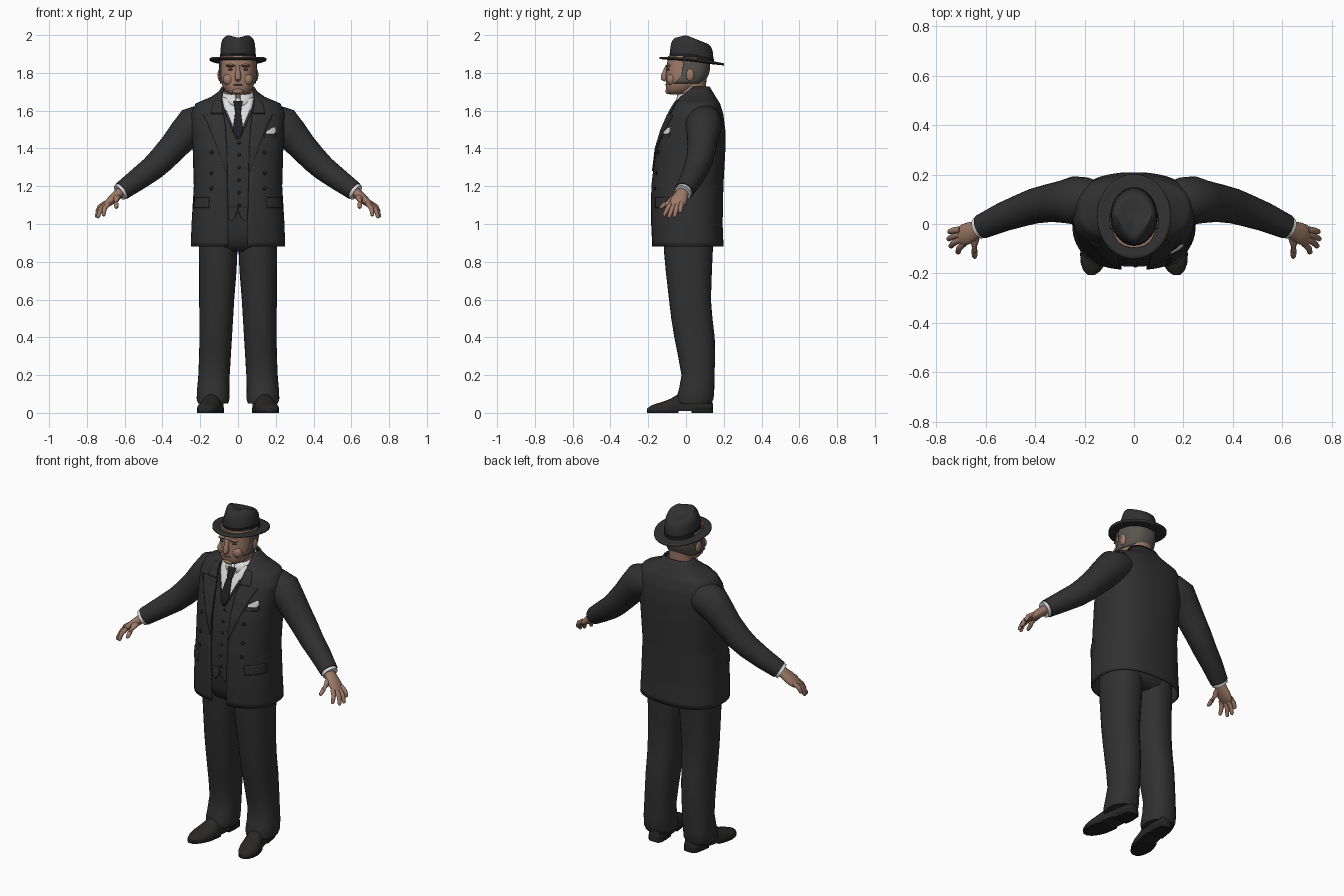
import bpy, bmesh, math
from mathutils import Vector

if "Cube" in bpy.data.objects:
    bpy.data.objects.remove(bpy.data.objects["Cube"])

def material(name, *rgb):
    m = bpy.data.materials.new(name)
    m.diffuse_color = (*rgb, 1)
    m.use_nodes = True
    m.node_tree.nodes["Principled BSDF"].inputs["Base Color"].default_value = m.diffuse_color
    return m

SUIT = material("charcoal cloth", .03, .03, .03)
BLACK = material("black trim", .014, .014, .015)
SHOE = material("dark leather", .022, .021, .02)
WHITE = material("white linen", .72, .72, .73)
SKIN = material("skin", .34, .195, .135)
SHADE = material("dark skin", .17, .085, .065)
HAIR = material("grey hair", .1, .09, .08)

def loft(name, rings, mat, closed=True, caps=True, mirror=False, thick=0):
    """Skin a list of equal-length point rings."""
    bm = bmesh.new()
    rows = [[bm.verts.new(p) for p in r] for r in rings]
    n = len(rows[0])
    for a, b in zip(rows, rows[1:]):
        for i in range(n if closed else n - 1):
            j = (i + 1) % n
            bm.faces.new((a[i], a[j], b[j], b[i]))
    if closed and caps:
        bm.faces.new(rows[0][::-1])
        bm.faces.new(rows[-1])
    bmesh.ops.recalc_face_normals(bm, faces=bm.faces[:])
    me = bpy.data.meshes.new(name)
    bm.to_mesh(me)
    bm.free()
    me.materials.append(mat)
    ob = bpy.data.objects.new(name, me)
    bpy.context.collection.objects.link(ob)
    if thick:
        s = ob.modifiers.new("thickness", 'SOLIDIFY')
        s.thickness, s.offset = thick, 0
    if mirror:
        ob.modifiers.new("mirror", 'MIRROR')
    return ob

def lerp_row(table, z):
    """Interpolate a table whose first column is height."""
    z = min(max(z, table[0][0]), table[-1][0])
    for a, b in zip(table, table[1:]):
        if z <= b[0]:
            t = (z - a[0]) / (b[0] - a[0])
            return [u + (v - u) * t for u, v in zip(a, b)]

def ring(z, yf, yb, rx, cx=0, gap=0, n=2.5, count=48, slope=0):
    """Horizontal rounded section, optionally open at the front by +-gap."""
    cy, ry = (yf + yb) / 2, (yb - yf) / 2
    a0 = math.asin(min(1, gap / rx) ** (n / 2)) if gap else 0
    pts = []
    for i in range(count):
        a = a0 + (2 * math.pi - 2 * a0) * i / (count - 1 if gap else count)
        s, c = math.sin(a), math.cos(a)
        y = cy - ry * math.copysign(abs(c) ** (2 / n), c)
        pts.append((cx + rx * math.copysign(abs(s) ** (2 / n), s), y, z + slope * (y - cy)))
    return pts

def front_y(table, x, z, n=2.5):
    _, yf, yb, rx = lerp_row(table, z)[:4]
    d = max(0, 1 - min(1, abs(x / rx)) ** n) ** (1 / n)
    return (yf + yb) / 2 - (yb - yf) / 2 * d

def panel(name, table, rows, off, mat, mirror=True, thick=.006):
    """Plate lying on the front of a body; rows are (z, x0, x1)."""
    steps = 6 * (len(rows) - 1)
    z0, z1 = rows[0][0], rows[-1][0]
    zs = sorted({z0 + (z1 - z0) * i / steps for i in range(steps + 1)} | {r[0] for r in rows})
    rings = []
    for z in zs:
        _, a, b = lerp_row(rows, z)
        xs = [a + (b - a) * i / 8 for i in range(9)]
        rings.append([(x, front_y(table, x, z) - off, z) for x in xs])
    return loft(name, rings, mat, closed=False, mirror=mirror, thick=thick)

def tube(name, pts, mat, mirror=True, n=20):
    """Pts are (x, y, z, radius sideways, radius upward)."""
    P = [Vector(p[:3]) for p in pts]
    rings = []
    for i, p in enumerate(pts):
        t = (P[min(i + 1, len(P) - 1)] - P[max(i - 1, 0)]).normalized()
        ref = Vector((0, 1, 0)) if abs(t.y) < .85 else Vector((1, 0, 0))
        u = (ref - t * ref.dot(t)).normalized()
        v = t.cross(u)
        rings.append([P[i] + u * p[3] * math.cos(2 * math.pi * k / n)
                      + v * p[-1] * math.sin(2 * math.pi * k / n) for k in range(n)])
    return loft(name, rings, mat, mirror=mirror)

def blob(name, c, r, mat, mirror=True):
    rings = []
    for i in range(9):
        a = math.pi * (.02 + .96 * i / 8)
        rings.append([(c[0] + r[0] * math.sin(a) * math.cos(k * math.pi / 8),
                       c[1] + r[1] * math.sin(a) * math.sin(k * math.pi / 8),
                       c[2] - r[2] * math.cos(a)) for k in range(16)])
    return loft(name, rings, mat, mirror=mirror)

# Jacket: open shell; columns are z, front y, back y, half width, half opening
JACKET = [(.88, -.176, .195, .246, .05), (1.0, -.182, .19, .242, .05), (1.2, -.182, .194, .23, .055),
          (1.4, -.158, .205, .236, .06), (1.5, -.128, .204, .243, .065), (1.58, -.093, .194, .246, .075),
          (1.635, -.063, .177, .222, .085), (1.67, -.04, .155, .14, .085),
          (1.7, -.008, .137, .098, .08), (1.725, .02, .122, .083, .072)]
zs = sorted({.88 + .845 * i / 30 for i in range(31)} | {r[0] for r in JACKET})
rows = [lerp_row(JACKET, z) for z in zs]
loft("jacket", [ring(z, f, b, w, gap=g, count=60) for z, f, b, w, g in rows], SUIT, closed=False, thick=.008)

# Waistcoat body, shirt front and tie
VEST = [(z, f + .014, b - .014, w - .014) for z, f, b, w, g in JACKET[:-2]]
loft("waistcoat", [ring(*lerp_row(VEST, z)) for z in (1.06, 1.1, 1.2, 1.3, 1.4, 1.5, 1.58, 1.635, 1.67)], SUIT)
panel("waistcoat_points", VEST, [(1.015, .03, .034), (1.05, .008, .07), (1.09, 0, .075)], .001, SUIT)
panel("waistcoat_edge", VEST, [(1.45, 0, .01), (1.5, .02, .032), (1.6, .062, .075)], .006, SUIT)
panel("shirt_front", VEST, [(1.46, -.003, .003), (1.55, -.045, .045), (1.62, -.075, .075), (1.668, -.085, .085)],
      .004, WHITE, mirror=False)
panel("tie", VEST, [(1.46, -.008, .008), (1.5, -.027, .027), (1.6, -.014, .014), (1.605, -.017, .017),
                    (1.65, -.024, .024)], .011, BLACK, mirror=False, thick=.009)
loft("shirt_collar", [ring(z, f, b, w, gap=.012, slope=.2)
     for z, f, b, w in ((1.645, -.06, .115, .088), (1.67, -.05, .115, .084), (1.7, -.043, .11, .075))],
     WHITE, closed=False, thick=.006)

# Lapels, pockets, handkerchief and buttons
panel("lapel", JACKET, [(1.28, .056, .062), (1.42, .06, .115), (1.53, .068, .16), (1.575, .075, .182),
                        (1.58, .076, .14)], .007, SUIT)
panel("collar_leaf", JACKET, [(1.586, .077, .142), (1.62, .084, .135), (1.655, .086, .12)], .007, SUIT)
panel("pocket_flap", JACKET, [(1.085, .155, .232), (1.14, .152, .228)], .007, SUIT, thick=.01)
panel("breast_pocket", JACKET, [(1.455, .14, .2), (1.475, .14, .202)], .005, SUIT, mirror=False)
panel("handkerchief", JACKET, [(1.475, .148, .19), (1.49, .15, .2), (1.512, .185, .196)], .007, WHITE, mirror=False)
for z in (1.19, 1.27, 1.38):
    blob("jacket_button", (.14, front_y(JACKET, .14, z) - .005, z), (.01, .006, .01), BLACK)
for i in range(6):
    z = 1.1 + .066 * i
    blob("waistcoat_button", (.006, front_y(VEST, 0, z) - .003, z), (.008, .005, .008), BLACK, mirror=False)

# Sleeves, cuffs and hands
tube("sleeve", [(.13, .09, 1.54, .075), (.19, .095, 1.54, .093), (.24, .095, 1.522, .098), (.285, .09, 1.475, .086),
                (.34, .085, 1.41, .077), (.405, .072, 1.34, .071), (.455, .055, 1.293, .066),
                (.53, .028, 1.237, .059), (.615, -.01, 1.175, .05)], SUIT, n=28)
tube("shirt_cuff", [(.59, .0, 1.193, .045), (.628, -.017, 1.166, .045)], WHITE)
tube("palm", [(.61, -.012, 1.178, .033, .028), (.637, -.024, 1.155, .036, .026), (.665, -.036, 1.13, .044, .024),
              (.69, -.045, 1.11, .043, .02), (.706, -.05, 1.095, .034, .013)], SKIN)
for name, k, tip in (("index_finger", (.686, -.078, 1.108), (.712, -.118, 1.042)),
                     ("middle_finger", (.697, -.061, 1.105), (.743, -.092, 1.032)),
                     ("ring_finger", (.702, -.042, 1.105), (.752, -.062, 1.036)),
                     ("little_finger", (.702, -.022, 1.112), (.748, -.032, 1.06))):
    a, b = Vector(k), Vector(tip)
    m = (a + b) / 2 + Vector((.008, 0, .006))
    tube(name, [(*a, .013), (*m, .0125), (*(m.lerp(b, .8)), .0105), (*b, .005)], SKIN, n=10)
tube("thumb", [(.637, -.035, 1.15, .019), (.646, -.075, 1.13, .017), (.645, -.108, 1.107, .013),
               (.644, -.13, 1.09, .011), (.643, -.138, 1.084, .005)], SKIN, n=10)

# Trousers
loft("trouser_seat", [ring(z, f, b, w) for z, f, b, w in
     ((.855, -.08, .1, .12), (.88, -.118, .138, .19), (.95, -.14, .155, .205), (1.1, -.15, .165, .2))], SUIT)
loft("trouser_leg", [ring(z, f, b, w, cx=c, n=2.3, count=32) for z, f, b, w, c in
     ((.05, -.05, .135, .08, .132), (.075, -.052, .146, .087, .132), (.13, -.036, .15, .085, .131),
      (.2, -.024, .151, .083, .127), (.3, -.042, .154, .084, .122), (.4, -.062, .152, .086, .118),
      (.5, -.078, .14, .089, .115), (.6, -.09, .132, .093, .113), (.75, -.107, .137, .099, .107),
      (.86, -.117, .142, .102, .105), (.95, -.12, .142, .1, .105))], SUIT, mirror=True)

# Shoes: columns are y, centre x, half width, height
FOOT = [(.142, .117, .026, .05), (.13, .118, .04, .08), (.08, .122, .047, .1), (.03, .128, .048, .11),
        (-.04, .14, .053, .1), (-.08, .15, .059, .076), (-.12, .158, .06, .06), (-.16, .165, .05, .048),
        (-.19, .17, .034, .036), (-.206, .172, .014, .022)]
def shoe_rings(rows, grow=1, z0=.01, flat=None):
    out = []
    for y, cx, w, h in rows:
        top = flat or h
        out.append([(cx + w * grow * math.cos(a), y, z0 + (top - z0) * max(0, math.sin(a)) ** .7)
                    for a in [math.pi * i / 16 for i in range(17)]])
    return out
loft("shoe", shoe_rings(FOOT), SHOE, mirror=True)
def slab(name, rows, z1):
    loft(name, [[(c - w, y, 0), (c + w, y, 0), (c + w, y, z1), (c - w, y, z1)]
                for y, c, w, h in rows], BLACK, mirror=True)
slab("shoe_sole", FOOT[4:], .016)
slab("shoe_heel", FOOT[:4], .028)

# Head, neck and hair
HEAD = [(1.686, -.085, -.02, .035), (1.695, -.097, .02, .055), (1.715, -.105, .05, .074), (1.74, -.106, .08, .085),
        (1.77, -.107, .104, .091), (1.8, -.105, .116, .092), (1.83, -.103, .121, .092), (1.89, -.095, .12, .09)]
loft("head", [ring(*r, n=2.3, count=40) for r in HEAD], SKIN)
loft("neck", [ring(z, f, b, w, n=2.1, count=32) for z, f, b, w in
     ((1.62, -.035, .1, .07), (1.68, -.036, .104, .07), (1.72, -.05, .106, .074), (1.77, -.04, .108, .078))], SKIN)
loft("hair", [ring(z, f - .005, b + .004, w + .004, gap=g, n=2.3, count=40) for (z, f, b, w), g in
     zip([lerp_row(HEAD, z) for z in (1.745, 1.76, 1.79, 1.82, 1.85, 1.885)], (.08, .089, .0945, .0948, .094, .092))],
     HAIR, closed=False, thick=.008)
blob("ear", (.096, .022, 1.79), (.012, .022, .034), SKIN)
tube("nose", [(0, -.098, 1.838, .01), (0, -.109, 1.81, .012), (0, -.116, 1.785, .017),
              (0, -.115, 1.772, .018, .016), (0, -.104, 1.762, .012)], SKIN, mirror=False, n=14)
blob("cheek", (.048, -.078, 1.765), (.032, .025, .032), SKIN)
blob("chin", (0, -.092, 1.703), (.03, .018, .016), SKIN, mirror=False)
blob("brow_ridge", (.036, -.092, 1.838), (.028, .014, .009), SKIN)
blob("eyebrow", (.037, -.102, 1.838), (.022, .007, .004), HAIR)
blob("eye_socket", (.036, -.09, 1.818), (.018, .012, .007), SHADE)
blob("eye", (.035, -.099, 1.818), (.006, .005, .004), BLACK)
blob("mouth", (0, -.103, 1.737), (.028, .007, .004), SHADE, mirror=False)

# Hat: tilted brim with raised sides, pinched crown, dark band
def brim_z(x, y):
    return 1.862 - .1 * (y - .03) + .45 * x * x
def hat_ring(s, f, rx=.093, ry=.115):
    pts = []
    for i in range(48):
        a = 2 * math.pi * i / 48
        front = max(0, math.cos(a))
        x = s * rx * math.sin(a) * (1 - .5 * f * f * front)
        y = .03 - s * ry * math.cos(a)
        top = 2.0 - .4 * max(y, 0) - .25 * max(-y, 0)
        b = brim_z(x, y)
        pts.append((x, y, b + (top - b) * f))
    return pts
loft("hat_brim", [hat_ring(s, 0, .15, .171) for s in (.5, .65, .8, .92, 1)], SUIT, caps=False, thick=.011)
loft("hat_crown", [hat_ring(s, f) for s, f in ((1, 0), (1, .3), (.98, .6), (.94, .8), (.87, .93), (.77, 1),
                                               (.65, .99), (.4, .9), (.03, .84))], SUIT)
loft("hat_band", [hat_ring(s, f) for s, f in ((1.03, 0), (1.03, .26), (1, .27))], BLACK, caps=False)

# Smooth shading with crisp folds
for ob in bpy.context.collection.objects:
    ob.select_set(True)
    bpy.context.view_layer.objects.active = ob
bpy.ops.object.shade_smooth_by_angle(angle=math.radians(45))
